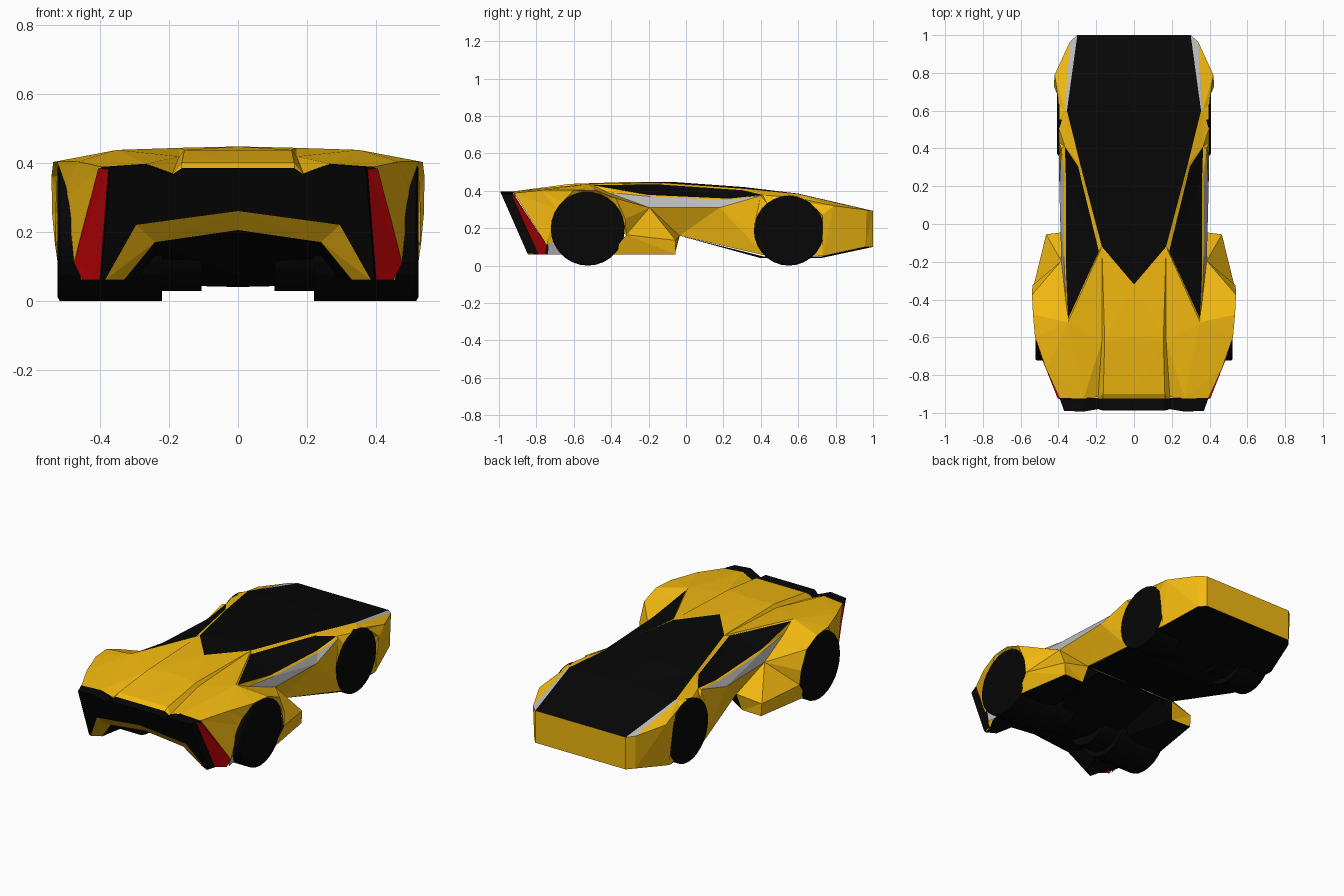
import bpy, bmesh, math
from mathutils import Vector

if "Cube" in bpy.data.objects:
    bpy.data.objects.remove(bpy.data.objects["Cube"])

def material(name, rgb):
    m = bpy.data.materials.new(name)
    m.diffuse_color = (*rgb, 1)
    m.use_nodes = True
    m.node_tree.nodes["Principled BSDF"].inputs["Base Color"].default_value = m.diffuse_color
    return m

YELLOW = material("yellow_paint", (0.9, 0.49, 0.005))
BLACK = material("black_trim", (0.002, 0.002, 0.002))
RED = material("red_lens", (0.6, 0.001, 0.002))
SILVER = material("silver_trim", (0.5, 0.5, 0.5))

def add_object(name, mat, bm, merge=True):
    me = bpy.data.meshes.new(name)
    bm.to_mesh(me)
    bm.free()
    me.materials.append(mat)
    ob = bpy.data.objects.new(name, me)
    bpy.context.collection.objects.link(ob)
    ob.modifiers.new("mirror", 'MIRROR').use_mirror_merge = merge

def panel(name, mat, *strips):
    """Skin each pair of lines with triangles, facing outwards, and mirror across x."""
    bm = bmesh.new()
    for a, b in strips:
        a, b = [Vector(p) for p in a], [Vector(p) for p in b]
        i = j = 0
        while i < len(a) - 1 or j < len(b) - 1:
            go_a = j == len(b) - 1 or (i < len(a) - 1 and
                   (a[i + 1] - b[j]).length < (a[i] - b[j + 1]).length)
            new = a[i + 1] if go_a else b[j + 1]
            tri = [a[i], b[j], new]
            n = (tri[1] - tri[0]).cross(tri[2] - tri[0])
            if n.length > 1e-6:
                c = sum(tri, Vector()) / 3
                core = Vector((0, max(-0.75, min(0.75, c.y)), 0.24))
                if n.dot(c - core) < 0:
                    tri.reverse()
                bm.faces.new([bm.verts.new(p) for p in tri])
            i, j = (i + 1, j) if go_a else (i, j + 1)
    bmesh.ops.remove_doubles(bm, verts=bm.verts, dist=0.0005)
    add_object(name, mat, bm)

def arc(x, cy, cz, r, a0, a1, n=10, dx=0.0):
    """Arc in the side plane; dx pulls its far end sideways."""
    pts = []
    for k in range(n + 1):
        t = math.radians(a0 + (a1 - a0) * k / n)
        pts.append((x + dx * (k / n) ** 2, cy + r * math.cos(t), cz + r * math.sin(t)))
    return pts

def tail(x, z, inset=0.0):
    """Point on the leaning rear face."""
    return (x, -0.85 - 0.44 * (z - 0.07) + inset, z)

# Canopy, pillars and side windows
canopy_edge = [(.30, 1, .293), (.355, .6, .384), (.285, .317, .412), (.17, -.12, .443), (0, -.32, .447)]
canopy_mid = [(0, 1, .293), (0, .6, .385), (0, .31, .42), (0, -.05, .446), (0, -.32, .447)]
panel("canopy", BLACK, (canopy_mid, canopy_edge))
window_top = [(.366, .41, .378), (.296, .305, .403), (.186, -.145, .434), (.348, -.5, .431)]
window_low = [(.366, .41, .378), (.36, .23, .358), (.36, -.2, .378), (.348, -.5, .431)]
sill = [(.385, .40, .374), (.37, .23, .351), (.37, -.2, .37), (.36, -.42, .392)]
silver_low = [(.385, .40, .374), (.395, .18, .31), (.385, -.195, .31), (.36, -.42, .392)]
panel("pillar", YELLOW, (canopy_edge[1:4] + [(.35, -.52, .437)], window_top), (window_low, sill))
panel("side_window", BLACK, (window_top, window_low))
panel("side_strip", SILVER, (sill, silver_low))

# Nose, headlights and front fenders
nose_top = [(0, 1, .293), (.30, 1, .293), (.34, .965, .297), (.42, .79, .32), (.425, .73, .27)]
nose_low = [(0, 1, .1), (.30, 1, .1), (.335, .96, .1), (.40, .73, .05)]
crown = (.365, .6, .38)
front_arch = arc(.398, .55, .187, .186, 25, 155, 10)
panel("nose", YELLOW, (nose_top[:3], nose_low[:3]), (nose_top[2:], nose_low[2:]),
      (nose_top[4:] + nose_low[3:], arc(.398, .55, .187, .186, 25, -45, 4)))
panel("headlight", SILVER, (canopy_edge[:2], [nose_top[2], crown]))
panel("front_fender", YELLOW,
      ([nose_top[4], nose_top[3]], front_arch[:4]),
      ([nose_top[3], crown], [front_arch[3]]),
      ([nose_top[3]], [nose_top[2], crown]),
      ([crown, window_top[0], sill[0]], front_arch[3:]),
      ([canopy_edge[1], crown], [window_top[0]]))

# Narrow waist between the wheels
waist = (.31, -.035, .16)
panel("waist", YELLOW, ([sill[0], silver_low[1], waist], arc(.398, .55, .187, .186, 155, 225, 5)),
      ([silver_low[1], silver_low[2]], [waist]))

# Rear deck with spine and grooves
spine = [(.17, -.12, .443), (.155, -.62, .437), (.163, -.9, .40)]
groove = [(.17, -.12, .443), (.17, -.62, .418), (.19, -.915, .368)]
deck_edge = [(.17, -.12, .443), (.35, -.52, .437), (.267, -.925, .397)]
lip = [(0, -.925, .384), (.163, -.925, .384), (.19, -.925, .366)]
panel("rear_deck", YELLOW, ([(0, -.32, .447), (0, -.6, .437), (0, -.9, .40)], spine),
      (spine, groove), (groove, deck_edge), ([(0, -.32, .447)], [canopy_edge[3], spine[1]]),
      ([(0, -.9, .40), spine[2], groove[2]], lip))

# Rear fenders with side pods
shoulder = [(.54, -.375, .36), (.535, -.48, .402), (.524, -.6, .404), (.464, -.77, .403), (.395, -.92, .388)]
knee, flank = (.53, -.32, .165), (.538, -.325, .25)
pod_tip, pod_low, pod_back = (.465, -.055, .135), (.46, -.055, .06), (.515, -.40, .06)
lamp_out = (.475, -.745, .11)
rear_arch = arc(.528, -.525, .197, .196, -8, 200, 16, -.06)      # 13 degrees per step
panel("rear_fender", YELLOW,
      ([silver_low[3], deck_edge[1], deck_edge[2]], shoulder),
      ([window_low[3], deck_edge[1]], [silver_low[3]]),
      ([silver_low[3], silver_low[2]], [shoulder[0], flank, knee]),
      ([silver_low[2]], [knee, pod_tip]),
      ([knee, pod_tip], [pod_back, pod_low]),
      ([silver_low[2], pod_tip], [waist]),
      ([pod_tip, pod_low], [waist, (.33, -.06, .06)]),
      ([knee, flank], rear_arch[:3]), ([flank, shoulder[0]], rear_arch[2:5]),
      (shoulder[:2], rear_arch[4:7]), (shoulder[1:3], rear_arch[6:10]),
      (shoulder[2:4], rear_arch[9:13]),
      ([shoulder[3], shoulder[4]], [rear_arch[12]]),
      ([shoulder[4], lamp_out], rear_arch[12:]))

# Tail: black panel, yellow diffuser arch, red lights
tail_top = [tail(0, .384), tail(.163, .384), tail(.19, .366), tail(.267, .395), tail(.37, .387), tail(.395, .067)]
deck_end = lip + [deck_edge[2], shoulder[4]]
arch_out = [tail(0, .26), tail(.295, .22), tail(.385, .06)]
arch_in = [tail(0, .205, .03), tail(.24, .17, .03), tail(.33, .06, .03)]
lamp_in = [(.375, -.935, .382), (.40, -.79, .06)]
panel("tail_panel", BLACK, (tail_top, arch_out), (tail_top[:5], deck_end), (tail_top[4:], lamp_in))
panel("diffuser_arch", YELLOW, (arch_out, arch_in))
panel("tail_light", RED, (lamp_in, [(.405, -.922, .383), lamp_out, (.45, -.75, .06)]))
panel("wheel_liner", SILVER, ([(.475, -.735, .16), (.455, -.74, .06)], [(.44, -.66, .06)]))

# Black underbody with a rising rear tunnel
front_edge = [nose_low[1], nose_low[2], nose_low[3], (.39, .41, .05), waist]
tunnel = [(.22, -.035, .155), (.24, -.5, .08), arch_in[1]]
pod_inner = [(.33, -.06, .06), (.34, -.5, .06), arch_in[2]]
panel("underbody", BLACK,
      ([(0, 1, .1), (0, .72, .04), (0, .4, .04), (0, -.035, .16)], front_edge),
      ([(0, -.035, .16), (0, -.5, .07), arch_in[0]], tunnel),
      (tunnel, pod_inner), ([waist, pod_inner[0]], [tunnel[0]]),
      (pod_inner, [pod_low, pod_back, (.44, -.72, .06), (.40, -.79, .06)]),
      ([arch_out[2], arch_in[2]], [lamp_in[1]]))

# Wheels with a chamfered outer face and an inner hub
def wheel(name, cy, r, x_out):
    rings = [(.105, 0), (.105, r * .85), (.22, r * .85), (.22, r), (x_out - .006, r), (x_out, r * .95), (x_out, 0)]
    bm = bmesh.new()
    n = 28
    loops = [[bm.verts.new(p) for p in arc(x, cy, r, max(q, .001), 0, 360, n)[:-1]] for x, q in rings]
    for a, b in zip(loops, loops[1:]):
        for k in range(n):
            bm.faces.new((a[k], a[(k + 1) % n], b[(k + 1) % n], b[k]))
    bmesh.ops.remove_doubles(bm, verts=bm.verts, dist=0.003)
    bmesh.ops.recalc_face_normals(bm, faces=bm.faces)
    add_object(name, BLACK, bm, False)

wheel("rear_wheels", -.525, .198, .522)
wheel("front_wheels", .55, .187, .407)
